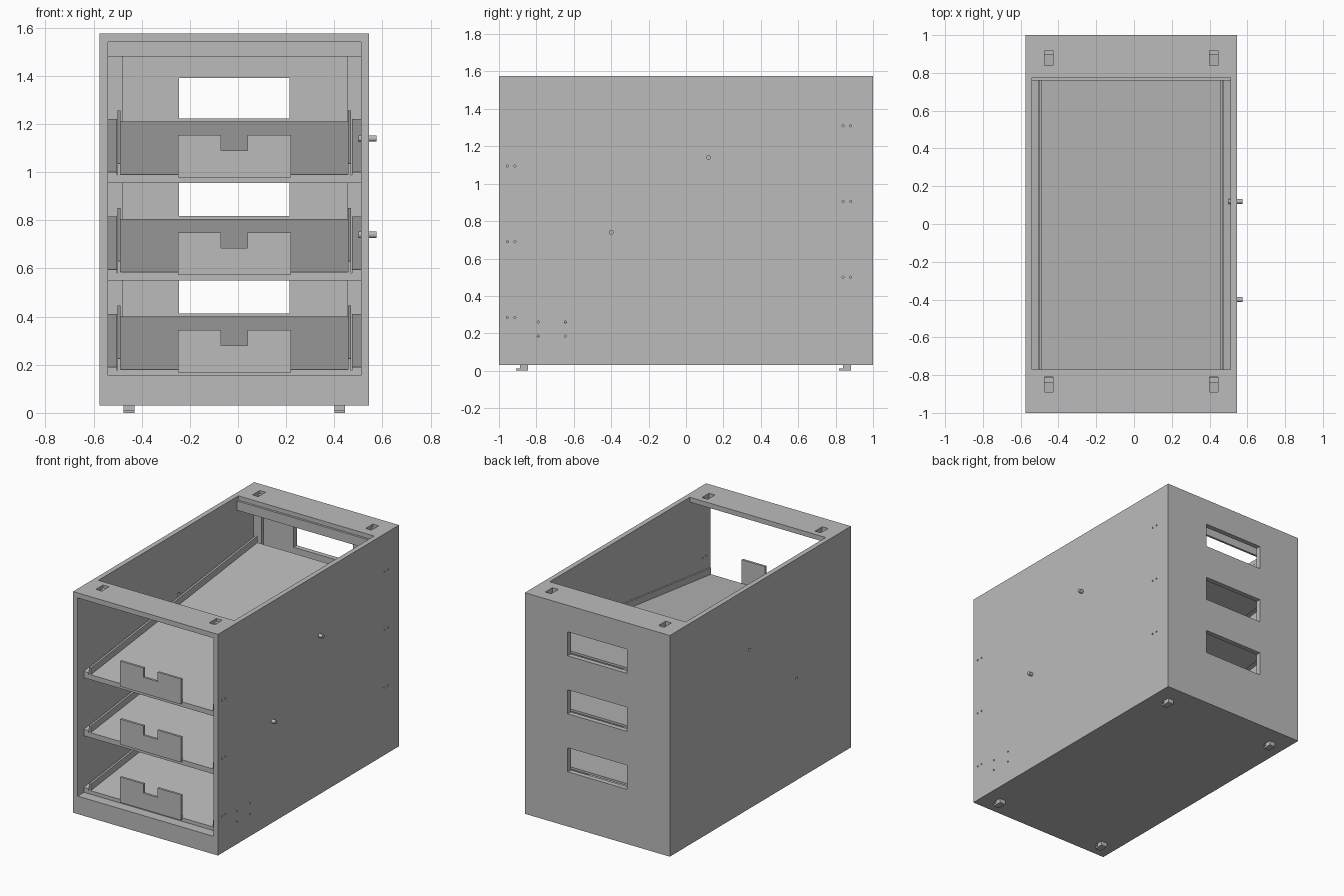
import bpy, bmesh, math
from mathutils import Matrix, Vector

if "Cube" in bpy.data.objects:
    bpy.data.objects.remove(bpy.data.objects["Cube"], do_unlink=True)

grey = bpy.data.materials.new("sheet_metal_grey")
grey.use_nodes = True
grey.diffuse_color = (0.5, 0.5, 0.5, 1)
grey.node_tree.nodes["Principled BSDF"].inputs["Base Color"].default_value = (0.5, 0.5, 0.5, 1)


def make_object(name, bm):
    bmesh.ops.recalc_face_normals(bm, faces=bm.faces)
    mesh = bpy.data.meshes.new(name)
    bm.to_mesh(mesh)
    bm.free()
    mesh.materials.append(grey)
    obj = bpy.data.objects.new(name, mesh)
    bpy.context.scene.collection.objects.link(obj)
    return obj


def box(name, x, y, z, slope=0):
    """Box from ranges; slope raises it towards the back."""
    bm = bmesh.new()
    bmesh.ops.create_cube(bm, size=1)
    for v in bm.verts:
        px, py, pz = (r[0] if c < 0 else r[1] for c, r in zip(v.co, (x, y, z)))
        v.co = (px, py, pz + slope * (py - y[0]))
    return make_object(name, bm)


def rod(name, x, y, z, radius, sides=10):
    """Cylinder along x."""
    bm = bmesh.new()
    place = Matrix.Translation(((x[0] + x[1]) / 2, y, z)) @ Matrix.Rotation(math.pi / 2, 4, 'Y')
    bmesh.ops.create_cone(bm, cap_ends=True, segments=sides, radius1=radius,
                          radius2=radius, depth=x[1] - x[0], matrix=place)
    return make_object(name, bm)


def plate(name, outline, y, thickness):
    """Outline in x and z, extruded along y."""
    bm = bmesh.new()
    face = bm.faces.new([bm.verts.new((px, y, pz)) for px, pz in outline])
    ext = bmesh.ops.extrude_face_region(bm, geom=[face])
    verts = [g for g in ext["geom"] if isinstance(g, bmesh.types.BMVert)]
    bmesh.ops.translate(bm, verts=verts, vec=Vector((0, thickness, 0)))
    return make_object(name, bm)


LEVELS = [0.18, 0.585, 0.99]
SLOPE = 0.12
INNER = (-0.54, 0.51)
TAB_X = [(-0.475, -0.43), (0.4, 0.445)]

# Cabinet shell and its openings
shell = box("cabinet_shell", (-0.575, 0.545), (-1, 1), (0.03, 1.575))
cutters = [
    box("cut_inside", (-0.541, 0.511), (-0.965, 0.965), (0.06, 1.541)),
    box("cut_front", INNER, (-1.1, -0.9), (0.155, 1.54)),
    box("cut_top", INNER, (-0.77, 0.775), (1.5, 1.7)),
]
for z in LEVELS:
    cutters.append(box("cut_window", (-0.246, 0.214), (0.9, 1.1), (z + 0.232, z + 0.4)))

# Carry slots in the top and tab slots in the floor
for x in TAB_X:
    for y in ((-0.89, -0.81), (0.838, 0.918)):
        cutters.append(box("cut_top_slot", x, y, (1.5, 1.7)))
    for y in (-0.91, 0.818):
        cutters.append(box("cut_floor_slot", x, (y, y + 0.055), (-0.1, 0.1)))

# Screw holes in the left wall, pin sockets in the right wall
holes = [(y, z + 0.105) for z in LEVELS for y in (-0.955, -0.915)]
holes += [(y, z + 0.32) for z in LEVELS for y in (0.84, 0.88)]
holes += [(y, z) for y in (-0.79, -0.645) for z in (0.185, 0.26)]
for y, z in holes:
    cutters.append(rod("cut_screw_hole", (0.49, 0.6), y, z, 0.006, 8))
PINS = [(0.12, 1.14), (-0.4, 0.74)]
for y, z in PINS:
    cutters.append(rod("cut_pin_socket", (-0.6, -0.52), y, z, 0.011))

for cutter in cutters:
    cutter.hide_render = True
    mod = shell.modifiers.new("cut", 'BOOLEAN')
    mod.operation = 'DIFFERENCE'
    mod.solver = 'EXACT'
    mod.object = cutter
bpy.context.view_layer.update()
graph = bpy.context.evaluated_depsgraph_get()
cut_mesh = bpy.data.meshes.new_from_object(shell.evaluated_get(graph))
shell.modifiers.clear()
shell.data = cut_mesh
for cutter in cutters:
    bpy.data.objects.remove(cutter, do_unlink=True)

# Folded flanges inside the shell
box("rear_top_flange", INNER, (0.76, 0.775), (1.48, 1.545))
box("front_sill_flange", INNER, (-0.97, -0.93), (0.14, 0.155))
box("rear_column_right", (-0.541, -0.48), (0.945, 0.966), (0.06, 1.541))
box("rear_column_left", (0.455, 0.511), (0.945, 0.966), (0.06, 1.541))

# Locating pins
for y, z in PINS:
    rod("locating_pin", (0.5, 0.575), y, z, 0.013, 12)

# Stacking tabs below, lips inside the top slots
for x in TAB_X:
    for y in (-0.91, 0.818):
        box("tab_neck", x, (y + 0.022, y + 0.065), (0.012, 0.035))
        box("tab_foot", x, (y, y + 0.065), (0, 0.013))
    for y in (-0.838, 0.897):
        box("slot_lip", x, (y, y + 0.025), (1.542, 1.556))

# Sloping shelves, low at the front
Y = (-0.93, 0.91)
for z in LEVELS:
    box("shelf", (-0.5, 0.47), Y, (z - 0.015, z), SLOPE)
    for side, rim, ledge in (("right", (-0.5, -0.487), (-0.541, -0.503)),
                             ("left", (0.457, 0.47), (0.473, 0.511))):
        box("shelf_rim_" + side, rim, Y, (z - 0.01, z + 0.046), SLOPE)
        box("shelf_rail_" + side, ledge, Y, (z - 0.003, z + 0.01), SLOPE)
    box("shelf_front_bar", INNER, (-0.93, -0.915), (z - 0.035, z - 0.003))
    # Notched front stop
    top, notch, low = z + 0.165, z + 0.1, z - 0.012
    plate("front_stop", [(-0.25, low), (0.22, low), (0.22, top), (0.04, top),
                         (0.04, notch), (-0.07, notch), (-0.07, top), (-0.25, top)],
          -0.945, 0.016)
